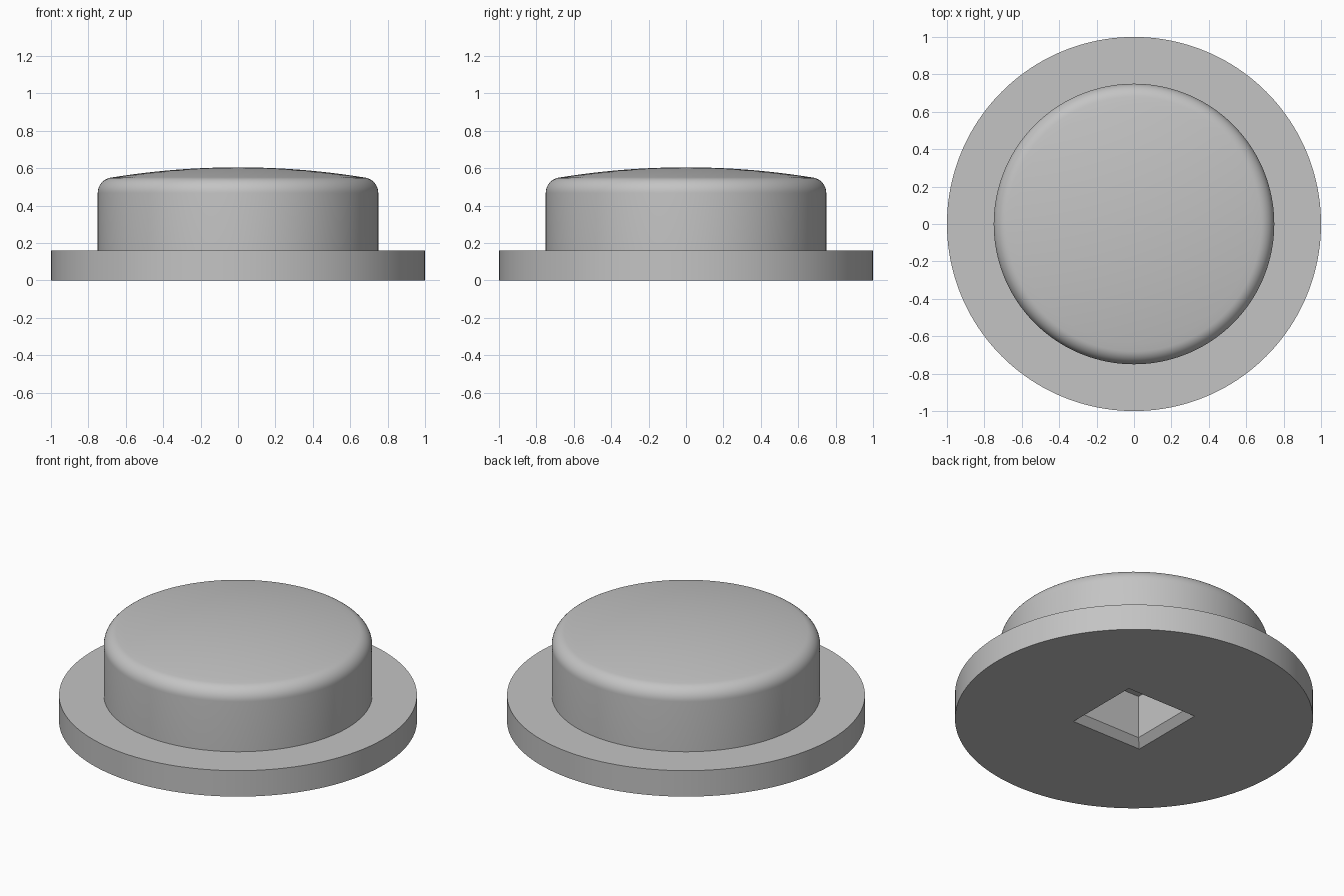
import bpy
import bmesh
from math import asin, cos, pi, radians, sin

if "Cube" in bpy.data.objects:
    bpy.data.objects.remove(bpy.data.objects["Cube"], do_unlink=True)

# Plain grey material
GREY = (0.55, 0.55, 0.55, 1.0)
grey = bpy.data.materials.new("plain grey")
grey.use_nodes = True
grey.diffuse_color = GREY
grey.node_tree.nodes["Principled BSDF"].inputs["Base Color"].default_value = GREY

SEGMENTS = 160
FLANGE_R, FLANGE_TOP = 1.0, 0.16
CAP_R, FILLET = 0.75, 0.083
DOME_EDGE, DOME_EDGE_Z, DOME_TOP = 0.68, 0.55, 0.605


def add_object(name, bm):
    mesh = bpy.data.meshes.new(name)
    bmesh.ops.recalc_face_normals(bm, faces=bm.faces)
    bm.to_mesh(mesh)
    bm.free()
    obj = bpy.data.objects.new(name, mesh)
    bpy.context.collection.objects.link(obj)
    mesh.materials.append(grey)
    return obj


def stack_rings(name, rings):
    """Skin a list of closed point rings and cap both ends."""
    bm = bmesh.new()
    loops = [[bm.verts.new(p) for p in ring] for ring in rings]
    for low, high in zip(loops, loops[1:]):
        n = len(low)
        for i in range(n):
            j = (i + 1) % n
            bm.faces.new((low[i], low[j], high[j], high[i]))
    bm.faces.new(loops[0][::-1])
    bm.faces.new(loops[-1])
    return add_object(name, bm)


def circle(r, z):
    return [(r * cos(2 * pi * i / SEGMENTS), r * sin(2 * pi * i / SEGMENTS), z)
            for i in range(SEGMENTS)]


def square(h, z):
    return [(-h, -h, z), (h, -h, z), (h, h, z), (-h, h, z)]


# Flanged cap profile: flange, straight wall, rounded shoulder, shallow dome
rise = DOME_TOP - DOME_EDGE_Z
dome_r = (DOME_EDGE ** 2 + rise ** 2) / (2 * rise)
dome_angle = asin(DOME_EDGE / dome_r)
profile = [(FLANGE_R, 0), (FLANGE_R, FLANGE_TOP), (CAP_R, FLANGE_TOP)]
sweep = pi / 2 - dome_angle
centre_z = DOME_EDGE_Z - FILLET * sin(sweep)
for i in range(11):
    a = sweep * i / 10
    profile.append((CAP_R - FILLET * (1 - cos(a)), centre_z + FILLET * sin(a)))
for i in range(1, 16):
    a = dome_angle * (1 - i / 16)
    profile.append((dome_r * sin(a), DOME_TOP - dome_r * (1 - cos(a))))
cap = stack_rings("flanged_cap", [circle(r, z) for r, z in profile])

# Square socket in the underside, with a chamfered mouth
cutter = stack_rings("socket_cutter", [
    square(0.24, -0.1), square(0.24, 0), square(0.202, 0.043), square(0.202, 0.308)])
cutter.hide_render = True

cut = cap.modifiers.new("socket", "BOOLEAN")
cut.operation = "DIFFERENCE"
cut.solver = "EXACT"
cut.object = cutter
bpy.ops.object.select_all(action="DESELECT")
cap.select_set(True)
bpy.context.view_layer.objects.active = cap
bpy.ops.object.modifier_apply(modifier=cut.name)
bpy.data.objects.remove(cutter, do_unlink=True)

# Smooth round surfaces, crisp edges
bpy.ops.object.shade_smooth_by_angle(angle=radians(30))
